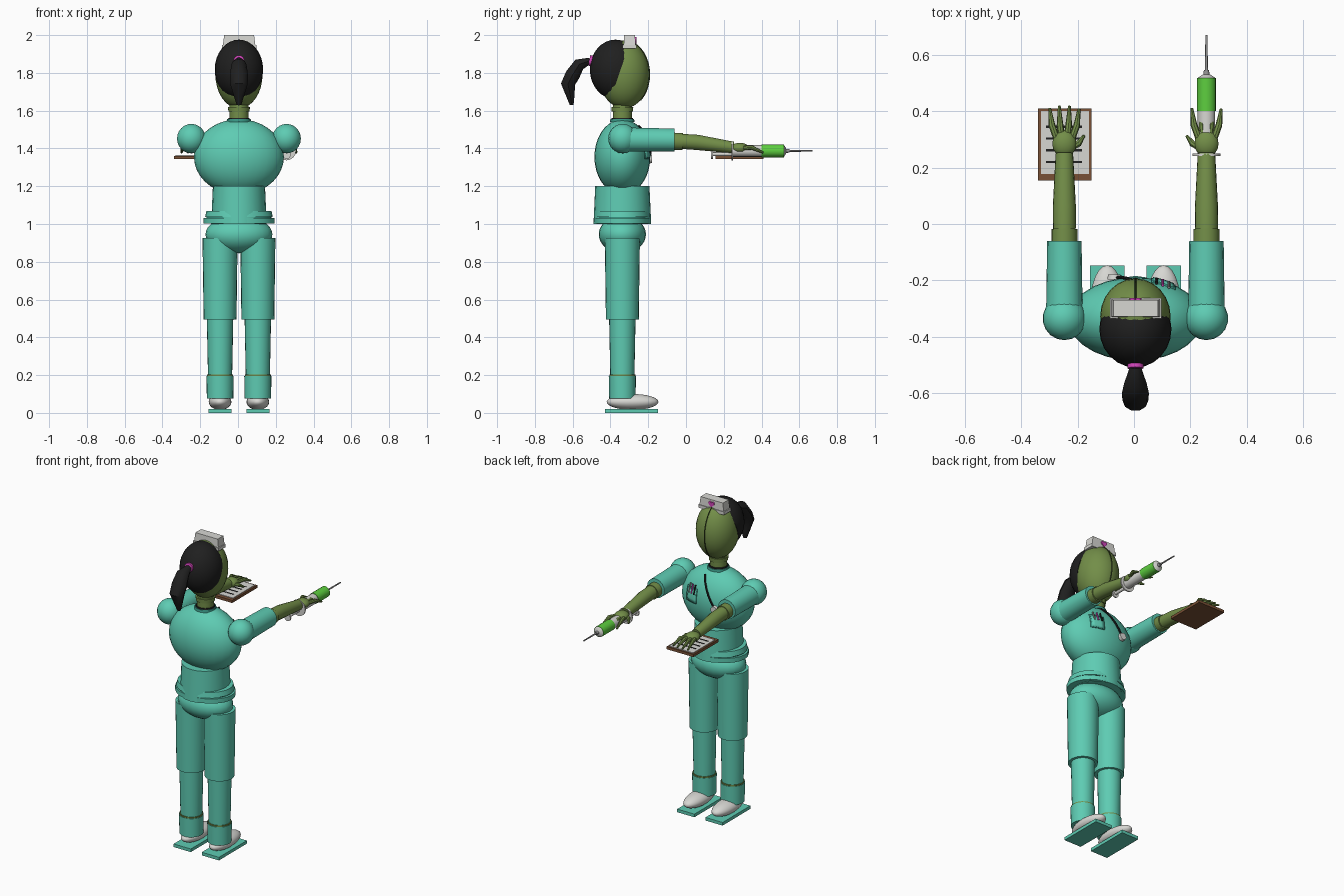
import bpy, bmesh, math
from mathutils import Vector

if "Cube" in bpy.data.objects:
    bpy.data.objects.remove(bpy.data.objects["Cube"])

CX, CY = 0.005, -0.337   # body axis


def mat(name, r, g, b):
    m = bpy.data.materials.new(name)
    m.diffuse_color = (r, g, b, 1)
    m.use_nodes = True
    m.node_tree.nodes["Principled BSDF"].inputs["Base Color"].default_value = m.diffuse_color
    return m


TEAL = mat("teal cloth", .112, .60, .45)
DTEAL = mat("dark teal trim", .04, .30, .23)
SKIN = mat("green skin", .17, .27, .065)
DSKIN = mat("dark green seam", .03, .05, .012)
BLACK = mat("black", .014, .014, .014)
WHITE = mat("white", .68, .68, .65)
BROWN = mat("brown board", .19, .08, .035)
LIME = mat("lime fluid", .11, .62, .05)
PINK = mat("pink", .65, .06, .50)
GREY = mat("grey metal", .3, .3, .3)


def finish(name, bm, m):
    bmesh.ops.recalc_face_normals(bm, faces=bm.faces)
    me = bpy.data.meshes.new(name)
    bm.to_mesh(me)
    bm.free()
    me.materials.append(m)
    ob = bpy.data.objects.new(name, me)
    bpy.context.collection.objects.link(ob)
    return ob


def ball(name, c, r, m, n=24, cut=None):
    """Ellipsoid; cut = (point, normal) keeps the side behind the plane."""
    bm = bmesh.new()
    bmesh.ops.create_uvsphere(bm, u_segments=n, v_segments=n * 2 // 3, radius=1)
    for v in bm.verts:
        v.co = Vector(c) + Vector([v.co[i] * r[i] for i in range(3)])
    if cut:
        g = bm.verts[:] + bm.edges[:] + bm.faces[:]
        bmesh.ops.bisect_plane(bm, geom=g, plane_co=cut[0], plane_no=cut[1], clear_outer=True)
        bmesh.ops.holes_fill(bm, edges=[e for e in bm.edges if e.is_boundary])
    return finish(name, bm, m)


def tube(name, pts, radii, m, n=18, squash=1.0):
    """Round loft along points; squash scales the second section axis."""
    pts = [Vector(p) for p in pts]
    bm, rings = bmesh.new(), []
    for i, p in enumerate(pts):
        t = (pts[min(i + 1, len(pts) - 1)] - pts[max(i - 1, 0)]).normalized()
        u = Vector((1, 0, 0)) if abs(t.x) < .9 else Vector((0, 0, 1))
        u = (u - t * u.dot(t)).normalized()
        w = t.cross(u)
        rings.append([bm.verts.new(p + radii[i] * (u * math.cos(a) + w * squash * math.sin(a)))
                      for a in [2 * math.pi * k / n for k in range(n)]])
    for a, b in zip(rings, rings[1:]):
        for k in range(n):
            bm.faces.new((a[k], a[(k + 1) % n], b[(k + 1) % n], b[k]))
    bm.faces.new(rings[0])
    bm.faces.new(rings[-1])
    return finish(name, bm, m)


def box(name, lo, hi, m, taper=0.0):
    bm = bmesh.new()
    bmesh.ops.create_cube(bm, size=1)
    for v in bm.verts:
        k = 1 - taper if v.co.z > 0 else 1
        v.co = Vector([(lo[i] + hi[i]) / 2 + v.co[i] * (hi[i] - lo[i]) * (k if i < 2 else 1)
                       for i in range(3)])
    return finish(name, bm, m)


def upright(name, x, z0, z1, r0, r1, m, squash=1.0):
    return tube(name, [(x, CY, z0), (x, CY, z1)], [r0, r1], m, 24, squash)


def chest(x, z, lift=0.0):
    """Point on the front surface of the torso."""
    d = 1 - ((x - CX) / .238) ** 2 - ((z - 1.355) / .2) ** 2
    return Vector((x, CY + .148 * math.sqrt(max(d, 0)) + lift, z))


# Legs and shoes
for s, side in ((-1, "left"), (1, "right")):
    x = CX + s * .1
    box(side + "_sole", (x - .061, -.43, 0), (x + .061, -.148, .02), TEAL)
    ball(side + "_shoe", (x, -.283, .058), (.06, .137, .042), WHITE)
    upright(side + "_trouser_cuff", x, .075, .195, .07, .072, TEAL)
    upright(side + "_ankle_band", x, .193, .203, .069, .069, SKIN)
    upright(side + "_lower_leg", x, .2, .5, .064, .07, TEAL)
    upright(side + "_upper_leg", x, .495, .925, .087, .093, TEAL)

# Trunk
ball("hips", (CX, CY, .945), (.177, .125, .1), TEAL)
upright("waist", CX, 1.0, 1.2, .147, .138, TEAL, 1.04)
upright("hem_lower", CX, 1.003, 1.032, .187, .187, TEAL, .8)
upright("hem_groove", CX, 1.03, 1.04, .172, .172, DTEAL, .82)
upright("hem_upper", CX, 1.038, 1.07, .179, .172, TEAL, .83)
ball("torso", (CX, CY, 1.355), (.238, .148, .2), TEAL, 28)
upright("collar", CX, 1.54, 1.555, .066, .062, DTEAL)
upright("collar_shadow_band", CX, 1.553, 1.562, .058, .056, BLACK)
upright("neck", CX, 1.53, 1.66, .05, .05, SKIN)
upright("neck_ring", CX, 1.595, 1.62, .056, .058, SKIN)

# Head, hair and ponytail
ball("head", (CX, -.328, 1.792), (.125, .135, .18), SKIN)
tube("face_seam", [(CX, -.328 + .135 * math.cos(a), 1.792 + .18 * math.sin(a))
                   for a in [math.radians(d) for d in range(-50, 81, 10)]],
     [.0035] * 14, DSKIN, 6)
ball("hair", (CX, -.373, 1.818), (.128, .136, .158), BLACK, 24,
     ((0, -.352, 1.80), Vector((0, .947, -.32))))
tube("hair_tie", [(CX, -.49, 1.862), (CX, -.512, 1.866)], [.028, .028], PINK, 12)
tube("ponytail", [(CX, -.508, 1.865), (CX, -.565, 1.845), (CX, -.60, 1.79),
                  (CX, -.625, 1.74), (CX, -.612, 1.68), (CX, -.605, 1.63)],
     [.02, .04, .048, .046, .028, .012], BLACK, 10, .85)

# Cap with heart
box("cap_brim", (-.085, -.335, 1.928), (.097, -.263, 1.948), WHITE)
box("cap_crown", (-.08, -.33, 1.945), (.092, -.267, 2.0), WHITE, .08)
heart = bmesh.new()
hv = []
for k in range(24):
    a = 2 * math.pi * k / 24
    hx = 16 * math.sin(a) ** 3
    hz = 13 * math.cos(a) - 5 * math.cos(2 * a) - 2 * math.cos(3 * a) - math.cos(4 * a)
    hv.append(heart.verts.new((CX + hx * .0013, -.262, 1.974 + hz * .0013)))
hf = heart.faces.new(hv)
ext = bmesh.ops.extrude_face_region(heart, geom=[hf])
bmesh.ops.translate(heart, vec=(0, -.008, 0),
                    verts=[e for e in ext["geom"] if isinstance(e, bmesh.types.BMVert)])
finish("cap_heart", heart, PINK)

# Stethoscope
tube("stethoscope_tube", [chest(CX + .035 - .105 * t, 1.52 - .165 * t, .005)
                          for t in (0, .2, .4, .6, .8, 1)], [.006] * 6, BLACK, 8)
b = chest(-.07, 1.345)
tube("stethoscope_bell", [b, b + Vector((0, .018, 0))], [.025, .022], WHITE, 16)


def chest_patch(name, x0, x1, z0, z1, m, lift, n=4):
    """Thin plate following the chest."""
    bm = bmesh.new()
    g = [[bm.verts.new(chest(x0 + (x1 - x0) * i / n, z0 + (z1 - z0) * j / n, lift))
          for j in range(n + 1)] for i in range(n + 1)]
    for i in range(n):
        for j in range(n):
            bm.faces.new((g[i][j], g[i + 1][j], g[i + 1][j + 1], g[i][j + 1]))
    ob = finish(name, bm, m)
    ob.modifiers.new("thickness", "SOLIDIFY").thickness = .006
    return ob


# Breast pocket with pens
chest_patch("pocket_edge", .062, .148, 1.345, 1.435, DTEAL, .003)
chest_patch("pocket", .068, .142, 1.351, 1.425, TEAL, .006)
for i, m in enumerate((BLACK, PINK, GREY)):
    x = .08 + .022 * i
    tube("pocket_pen_%d" % i, [chest(x, 1.40, .007), chest(x, 1.455, .007)], [.005, .005], m, 8)

# Arms and hands
for s, side in ((-1, "left"), (1, "right")):
    x = CX + s * .252
    ball(side + "_shoulder", (x, -.335, 1.452), (.077, .077, .078), TEAL, 18)
    tube(side + "_sleeve", [(x, -.33, 1.447), (x, -.06, 1.445)], [.065, .061], TEAL)
    tube(side + "_elbow_band", [(x, -.065, 1.438), (x, -.018, 1.436)], [.046, .046], SKIN)
    tube(side + "_forearm", [(x, -.06, 1.44), (x, .06, 1.432), (x, .25, 1.405)],
         [.04, .041, .031], SKIN)
    ball(side + "_palm", (x, .285, 1.402), (.043, .048, .028), SKIN, 16)
    for i, (fx, fy) in enumerate(((-.052, .41), (-.018, .418), (.018, .418), (.052, .408))):
        tube("%s_finger_%d" % (side, i),
             [(x + fx * .5, .30, 1.402), (x + fx * .85, .35, 1.405), (x + fx, fy, 1.378)],
             [.012, .012, .005], SKIN, 8)
    tx = x - s * .07
    tube(side + "_thumb", [(x - s * .02, .27, 1.40), (x - s * .05, .285, 1.398), (tx, .313, 1.38)],
         [.013, .012, .005], SKIN, 8)

# Clipboard under the left hand
box("clipboard", (-.34, .155, 1.343), (-.15, .41, 1.36), BROWN)
box("paper", (-.33, .178, 1.36), (-.16, .40, 1.364), WHITE)
for i, y in enumerate((.22, .262, .303, .345)):
    box("text_line_%d" % i, (-.312, y - .004, 1.364), (-.185, y + .004, 1.366), BLACK)

# Syringe in the right hand
SX, SZ = .257, 1.387


def syringe(name, y0, y1, r0, r1, m, z=SZ):
    tube("syringe_" + name, [(SX, y0, z), (SX, y1, z)], [r0, r1], m, 16)


syringe("plunger_cap", .133, .142, .022, .022, WHITE, 1.366)
syringe("plunger_rod", .14, .245, .01, .01, WHITE, 1.37)
syringe("flange", .242, .25, .05, .05, WHITE)
syringe("barrel", .25, .405, .031, .031, WHITE)
syringe("fluid", .40, .518, .034, .034, LIME)
syringe("shoulder", .518, .53, .032, .014, WHITE)
syringe("nozzle", .53, .547, .011, .009, GREY)
syringe("needle", .545, .67, .005, .004, GREY)

# Smooth shading with crisp edges
bpy.ops.object.select_all(action="SELECT")
bpy.context.view_layer.objects.active = bpy.data.objects["torso"]
bpy.ops.object.shade_smooth_by_angle(angle=math.radians(40))
